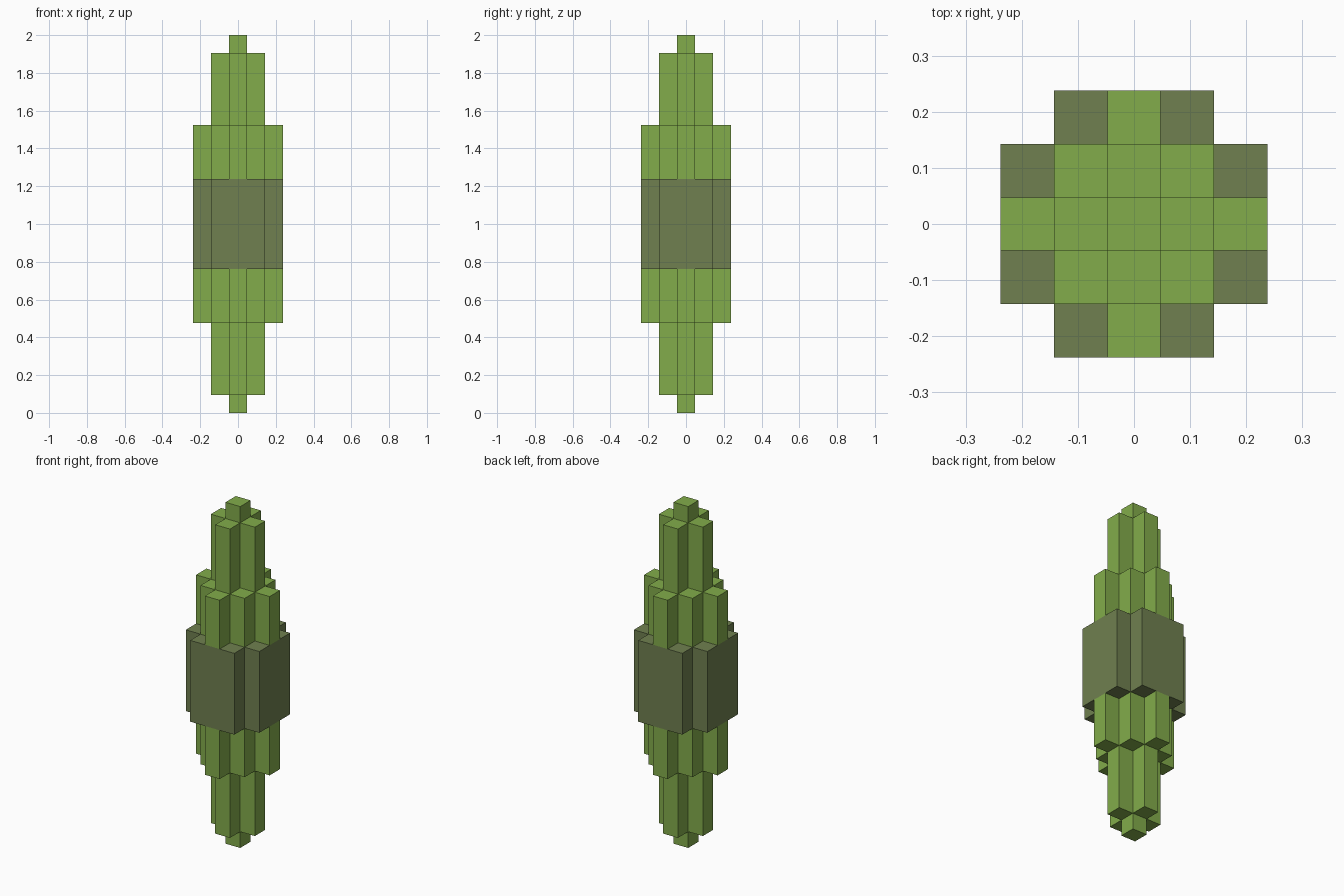
import bpy
import bmesh

cube = bpy.data.objects.get("Cube")
if cube:
    bpy.data.objects.remove(cube, do_unlink=True)

UNIT = 2 / 21  # width of one square column


def material(name, rgb):
    mat = bpy.data.materials.new(name)
    mat.use_nodes = True
    colour = (*rgb, 1)
    mat.diffuse_color = colour
    mat.node_tree.nodes["Principled BSDF"].inputs["Base Color"].default_value = colour
    return mat


def stepped_prism(name, quarter, bottom, top, mat):
    """Turn a quarter outline around z and extrude it between two heights."""
    outline, points = [], quarter
    for _ in range(4):
        outline += points
        points = [(-y, x) for x, y in points]
    bm = bmesh.new()
    base = bm.faces.new([bm.verts.new((x * UNIT, y * UNIT, bottom * UNIT)) for x, y in outline])
    new = bmesh.ops.extrude_face_region(bm, geom=[base])["geom"]
    for v in new:
        if isinstance(v, bmesh.types.BMVert):
            v.co.z = top * UNIT
    # The extrusion may drop the base cap, so make sure the solid is closed
    bmesh.ops.holes_fill(bm, edges=[e for e in bm.edges if e.is_boundary])
    bmesh.ops.recalc_face_normals(bm, faces=bm.faces)
    mesh = bpy.data.meshes.new(name)
    bm.to_mesh(mesh)
    bm.free()
    mesh.materials.append(mat)
    obj = bpy.data.objects.new(name, mesh)
    bpy.context.collection.objects.link(obj)


def stairs(radius):
    """Quarter outline of a stepped diamond of square columns."""
    points = []
    for i in range(radius + 1):
        points.append((radius - i + 0.5, i + 0.5))
        if i < radius:
            points.append((radius - i - 0.5, i + 0.5))
    return points


leaf_green = material("leaf green", (0.225, 0.413, 0.070))
dark_olive = material("dark olive", (0.160, 0.216, 0.080))

# Green tiers, mirrored above and below the middle
for part, radius, low, high in (("tip", 0, 0, 1), ("shaft", 1, 1, 5), ("collar", 2, 5, 8)):
    stepped_prism("lower_" + part, stairs(radius), low, high, leaf_green)
    stepped_prism("upper_" + part, stairs(radius), 21 - high, 21 - low, leaf_green)

# Dark band around the middle
stepped_prism("middle_band", [(2.5, 1.5), (1.5, 1.5), (1.5, 2.5)], 8, 13, dark_olive)
